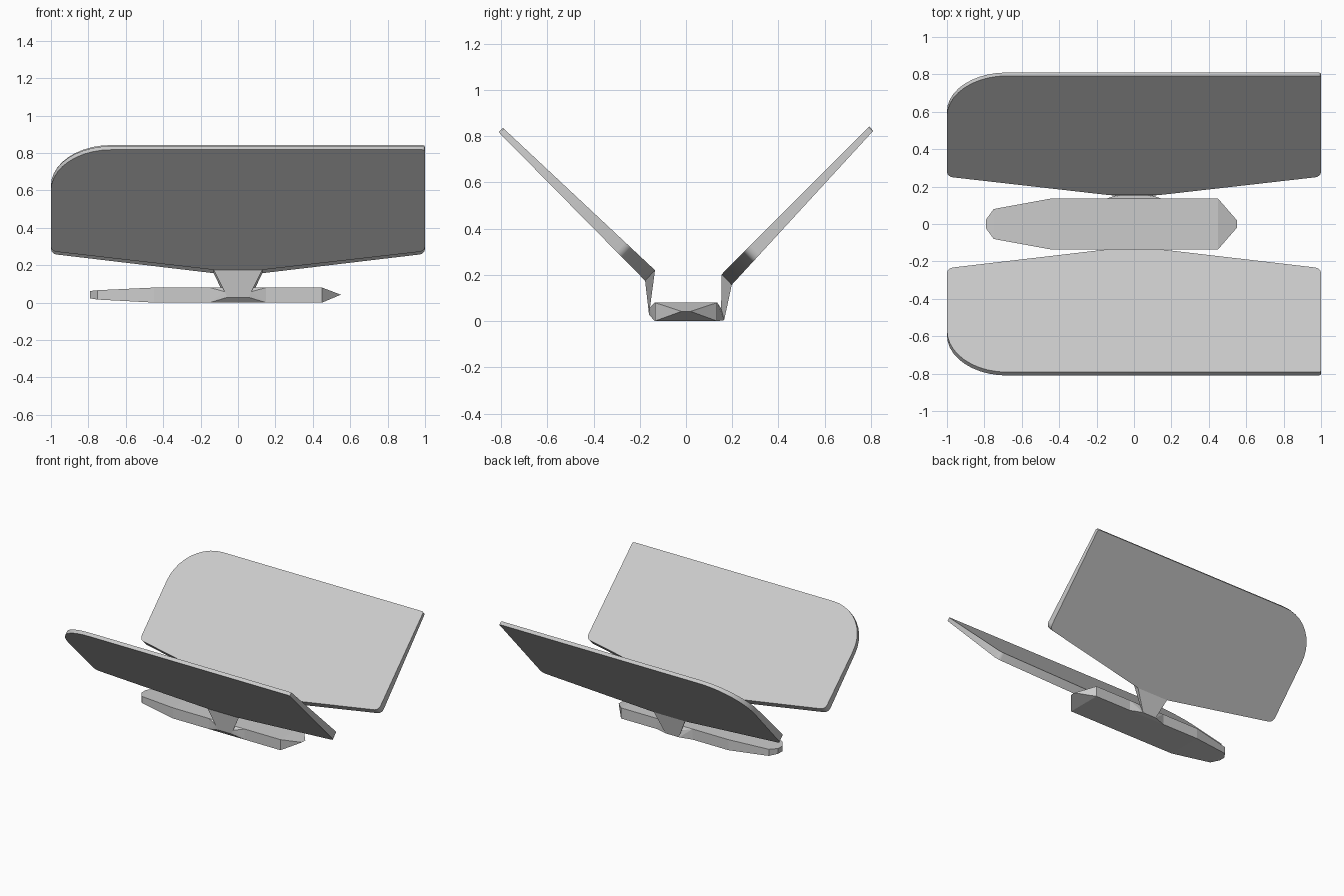
import bpy, bmesh, math
from mathutils import Vector

if "Cube" in bpy.data.objects:
    bpy.data.objects.remove(bpy.data.objects["Cube"])


def finish(bm, name):
    bmesh.ops.recalc_face_normals(bm, faces=bm.faces)
    me = bpy.data.meshes.new(name)
    bm.to_mesh(me)
    bm.free()
    ob = bpy.data.objects.new(name, me)
    bpy.context.collection.objects.link(ob)
    return ob


def hull(name, pts):
    """Faceted convex block around a few corner points."""
    bm = bmesh.new()
    for p in sorted(set(pts)):
        bm.verts.new(p)
    res = bmesh.ops.convex_hull(bm, input=bm.verts)
    loose = {g for g in res["geom_interior"] + res["geom_unused"]
             if isinstance(g, bmesh.types.BMVert)}
    if loose:
        bmesh.ops.delete(bm, geom=list(loose), context='VERTS')
    bmesh.ops.dissolve_limit(bm, angle_limit=math.radians(1),
                             verts=bm.verts, edges=bm.edges)
    return finish(bm, name)


def corner(a, c, b, n):
    """Elliptical arc from a to b rounding off corner c."""
    a, c, b = Vector(a), Vector(c), Vector(b)
    o = a + b - c
    return [o + (a - o) * math.cos(k * math.pi / 2 / n)
            + (b - o) * math.sin(k * math.pi / 2 / n) for k in range(n + 1)]


# panel outline as (x, fraction of the way from root to outer edge)
outline = [Vector((-0.13, 0)), Vector((0.13, 0))]
outline += corner((0.97, 0.15), (1, 0.155), (1, 0.195), 4)
outline += corner((1, 0.985), (1, 1), (0.985, 1), 3)
outline += corner((-0.68, 1), (-1, 1), (-1, 0.66), 10)
outline += corner((-1, 0.195), (-1, 0.155), (-0.97, 0.15), 4)


def panel(name, inner, outer):
    """Tapered plate; inner and outer are (root, tip) pairs in y, z."""
    bm = bmesh.new()
    rings = []
    for root, tip in (inner, outer):
        r, t = Vector(root), Vector(tip)
        ring = []
        for p in outline:
            q = r.lerp(t, p.y)
            ring.append(bm.verts.new((p.x, q.x, q.y)))
        rings.append(ring)
    n = len(outline)
    for ring in rings:
        bm.faces.new(ring)
    for i in range(n):
        j = (i + 1) % n
        bm.faces.new((rings[0][i], rings[0][j], rings[1][j], rings[1][i]))
    ob = finish(bm, name)
    bpy.ops.object.select_all(action='DESELECT')
    ob.select_set(True)
    bpy.context.view_layer.objects.active = ob
    bpy.ops.object.shade_smooth_by_angle(angle=math.radians(30))


# central body: sections of (x, half width, bottom, top)
sections = [(-0.79, 0.025, 0.022, 0.062), (-0.75, 0.08, 0.016, 0.066),
            (-0.45, 0.135, 0, 0.08), (0.45, 0.135, 0, 0.08),
            (0.55, 0.02, 0.042, 0.042)]
hull("body", [(x, s * w, z) for x, w, lo, hi in sections
              for s in (-1, 1) for z in (lo, hi)])

# each side: panel inner/outer lines, then the knee where the strut meets the body
sides = {
    "front": (((-0.134, 0.22), (-0.792, 0.836)),
              ((-0.177, 0.175), (-0.81, 0.817)),
              (-0.16, 0.028), (-0.158, 0.058)),
    "rear": (((0.154, 0.202), (0.792, 0.842)),
             ((0.198, 0.157), (0.81, 0.823)),
             (0.165, 0.004), (0.152, 0.055)),
}
for side, (inner, outer, knee_lo, knee_hi) in sides.items():
    panel(side + "_panel", inner, outer)
    y = math.copysign(0.135, knee_lo[0])
    knee = [(s * 0.057, *knee_lo) for s in (-1, 1)]
    knee += [(s * 0.07, *knee_hi) for s in (-1, 1)]
    # wedge bulging out of the body side
    hull(side + "_mount", knee + [(s * 0.15, y, z) for s in (-1, 1) for z in (0, 0.08)])
    # strut flaring up to the panel root
    hull(side + "_strut", knee + [(s * 0.13, *p[0]) for s in (-1, 1)
                                  for p in (inner, outer)])
